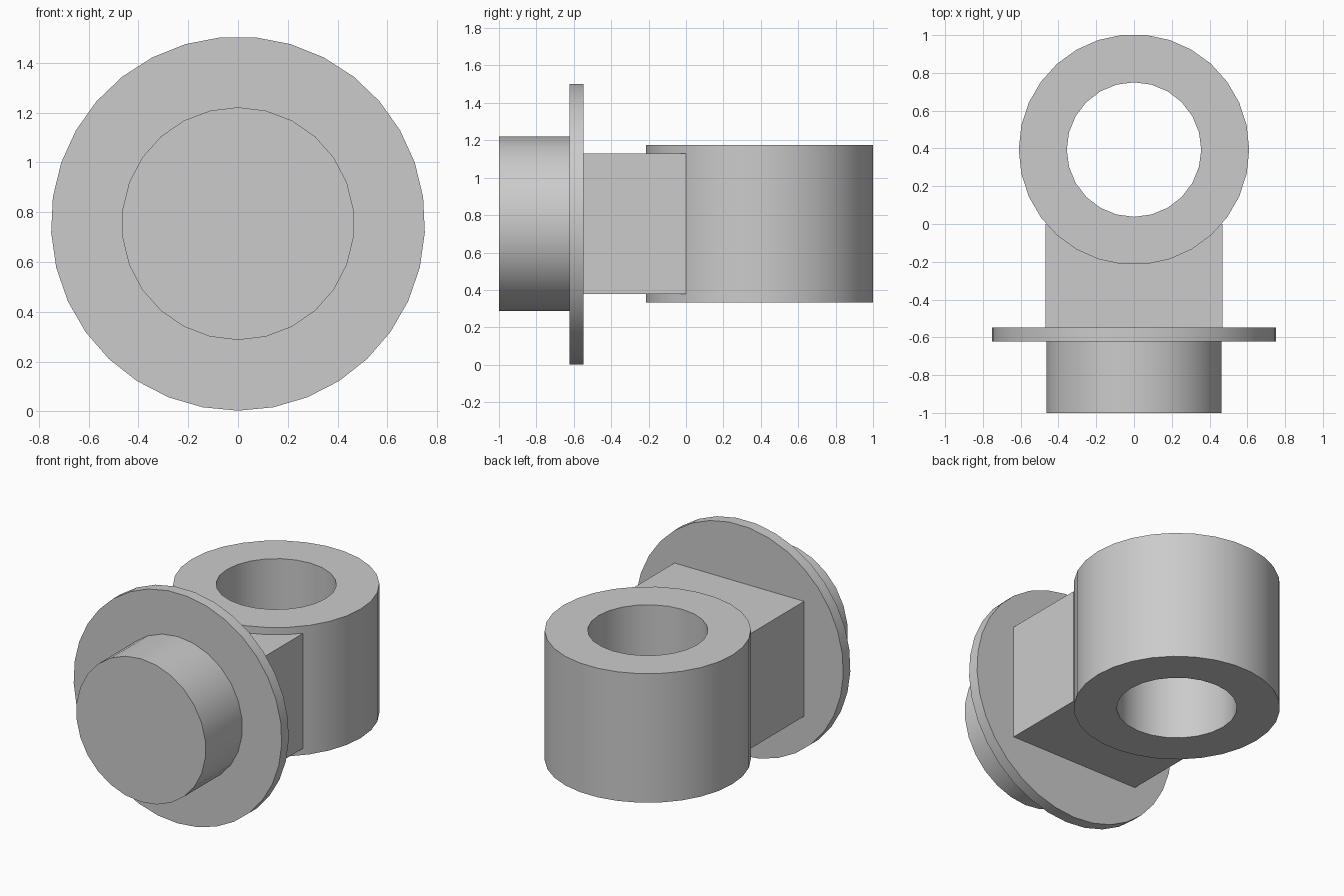
import bpy
import bmesh
from math import cos, sin, pi, radians
from mathutils import Matrix

cube = bpy.data.objects.get("Cube")
if cube:
    bpy.data.objects.remove(cube, do_unlink=True)

GREY = (0.6, 0.6, 0.6, 1)
grey = bpy.data.materials.new("plain_grey")
grey.use_nodes = True
grey.diffuse_color = GREY
grey.node_tree.nodes["Principled BSDF"].inputs["Base Color"].default_value = GREY


def circle(radius, sides, start):
    """Outline points, first vertex at the start angle in degrees."""
    angles = [radians(start) + 2 * pi * i / sides for i in range(sides)]
    return [(radius * cos(a), radius * sin(a)) for a in angles]


def extrude_outlines(name, outlines, depth, matrix):
    """Fill the outlines (later ones are holes) and extrude along local z."""
    bm = bmesh.new()
    for points in outlines:
        verts = [bm.verts.new((x, y, 0)) for x, y in points]
        for a, b in zip(verts, verts[1:] + verts[:1]):
            bm.edges.new((a, b))
    bmesh.ops.triangle_fill(bm, use_beauty=True, edges=bm.edges[:])
    solid = bmesh.ops.extrude_face_region(bm, geom=bm.faces[:], use_keep_orig=True)
    top = [v for v in solid["geom"] if isinstance(v, bmesh.types.BMVert)]
    bmesh.ops.translate(bm, verts=top, vec=(0, 0, depth))
    bmesh.ops.transform(bm, matrix=matrix, verts=bm.verts[:])
    bmesh.ops.recalc_face_normals(bm, faces=bm.faces[:])
    mesh = bpy.data.meshes.new(name)
    bm.to_mesh(mesh)
    bm.free()
    mesh.materials.append(grey)
    obj = bpy.data.objects.new(name, mesh)
    bpy.context.collection.objects.link(obj)
    bpy.ops.object.select_all(action="DESELECT")
    obj.select_set(True)
    bpy.context.view_layer.objects.active = obj
    bpy.ops.object.shade_smooth_by_angle(angle=radians(30))


def facing_front(y):
    """Local z points to the front, starting at depth y."""
    return Matrix.Translation((0, y, AXIS_Z)) @ Matrix.Rotation(pi / 2, 4, "X")


AXIS_Z = 0.754

# Round plug and flange on the front axis
extrude_outlines("plug", [circle(0.4675, 26, 90)], 0.38, facing_front(-0.62))
extrude_outlines("flange", [circle(0.7515, 33, -90)], 0.073, facing_front(-0.549))

# Square neck joining the flange to the ring
w, h = 0.468, 0.375
extrude_outlines("neck", [[(-w, -h), (w, -h), (w, h), (-w, h)]], 0.55, facing_front(0))

# Upright ring with a through hole
extrude_outlines("ring", [circle(0.61, 30, 0), circle(0.356, 24, 0)], 0.842,
                 Matrix.Translation((0, 0.394, 0.334)))
